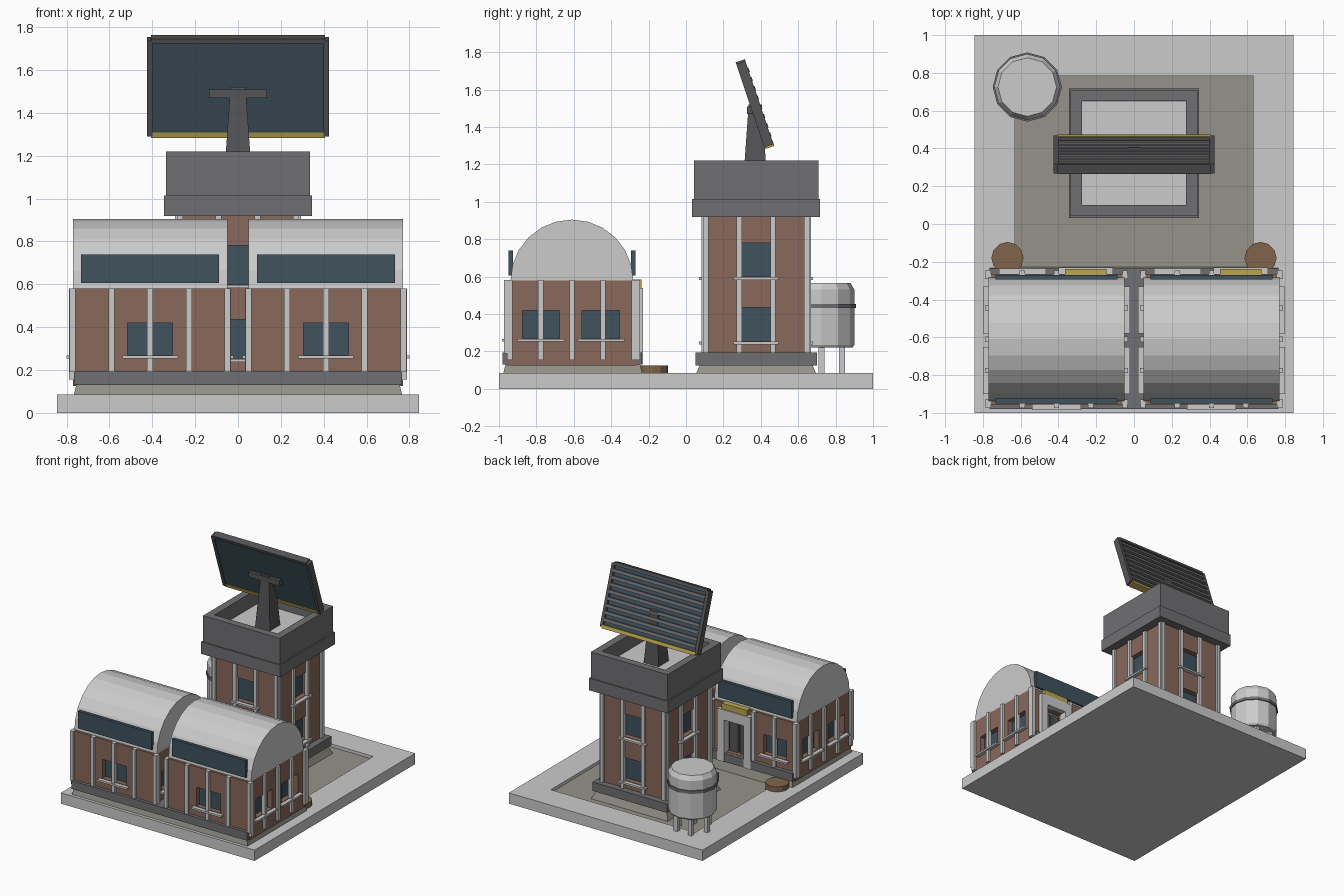
import bpy, bmesh, math
from mathutils import Matrix

if "Cube" in bpy.data.objects:
    bpy.data.objects.remove(bpy.data.objects["Cube"])


def material(name, rgb):
    m = bpy.data.materials.new(name)
    m.diffuse_color = (*rgb, 1)
    m.use_nodes = True
    m.node_tree.nodes["Principled BSDF"].inputs["Base Color"].default_value = m.diffuse_color
    return m


BRICK = material("brick", (0.25, 0.14, 0.105))
GLASS = material("glass", (0.05, 0.085, 0.11))
YELLOW = material("yellow", (0.5, 0.38, 0.08))
WOOD = material("wood", (0.22, 0.13, 0.07))
PAVING = material("paving", (0.3, 0.29, 0.25))
TRIM = material("dark_trim", (0.16, 0.16, 0.17))
STEEL = material("dark_steel", (0.09, 0.09, 0.095))


def finish(name, bm, mat):
    bmesh.ops.recalc_face_normals(bm, faces=bm.faces)
    me = bpy.data.meshes.new(name)
    bm.to_mesh(me)
    bm.free()
    ob = bpy.data.objects.new(name, me)
    bpy.context.collection.objects.link(ob)
    if mat:
        me.materials.append(mat)
    return ob


def box(name, x, y, z, mat=None, taper=0.0, mtx=None):
    """Box from (min, max) pairs; taper pulls the top in on all sides."""
    bm = bmesh.new()
    bmesh.ops.create_cube(bm, size=1)
    for v in bm.verts:
        s = [1 if c > 0 else 0 for c in v.co]
        t = taper if s[2] else 0
        v.co = (x[s[0]] + (t if s[0] == 0 else -t), y[s[1]] + (t if s[1] == 0 else -t), z[s[2]])
    if mtx:
        bm.transform(mtx)
    return finish(name, bm, mat)


def lathe(name, cx, cy, profile, mat=None, sides=12):
    """Stack of (radius, z) rings, capped at both ends."""
    bm = bmesh.new()
    rings = [[bm.verts.new((cx + r * math.cos(2 * math.pi * i / sides),
                            cy + r * math.sin(2 * math.pi * i / sides), z))
              for i in range(sides)] for r, z in profile]
    for a, b in zip(rings, rings[1:]):
        for i in range(sides):
            j = (i + 1) % sides
            bm.faces.new((a[i], a[j], b[j], b[i]))
    bm.faces.new(rings[0])
    bm.faces.new(rings[-1])
    return finish(name, bm, mat)


def cut(ob, cutter):
    mod = ob.modifiers.new("cut", 'BOOLEAN')
    mod.operation, mod.object, mod.solver = 'DIFFERENCE', cutter, 'EXACT'
    dg = bpy.context.evaluated_depsgraph_get()
    me = bpy.data.meshes.new_from_object(ob.evaluated_get(dg))
    ob.modifiers.clear()
    ob.data = me
    bpy.data.objects.remove(cutter)


def on_wall(name, face, u, d, z, mat=None):
    """Box on a wall plane: u along the wall, d outward from it."""
    axis, pos, sign = face
    depth = sorted((pos + sign * d[0], pos + sign * d[1]))
    return box(name, depth, u, z, mat) if axis == 'x' else box(name, u, depth, z, mat)


def pilaster(face, u, z):
    on_wall("pilaster", face, (u - .014, u + .014), (-.012, .018), z)


def window(wall, face, u, w, z):
    cut(wall, on_wall("cutter", face, (u - w / 2, u + w / 2), (-.05, .05), z, BRICK))
    on_wall("window_glass", face, (u - w / 2, u + w / 2), (-.055, -.04), z, GLASS)
    on_wall("window_sill", face, (u - w / 2 - .025, u + w / 2 + .025), (-.02, .03), (z[0] - .017, z[0] - .003))


# Base slab with sunken courtyard
base = box("base_slab", (-.845, .845), (-1, 1), (0, .085))
cut(base, box("cutter", (-.63, .63), (-.4, .785), (.06, .2)))
box("courtyard_floor", (-.629, .629), (-.4, .784), (.05, .062), PAVING)

# Shared hall footing
box("hall_plinth", (-.775, .775), (-.985, -.225), (.05, .13), PAVING, .02)
box("hall_base_band", (-.765, .765), (-.98, -.235), (.13, .195), TRIM)

# Two vaulted halls
CY, HX, HY = -.61, .36, .345
for cx in (-.41, .41):
    wall = box("hall_walls", (cx - HX, cx + HX), (CY - HY, CY + HY), (.125, .58), BRICK)
    front, back = ('y', CY - HY, -1), ('y', CY + HY, 1)
    sides = [('x', cx - HX, -1), ('x', cx + HX, 1)]
    window(wall, front, cx, .21, (.27, .42))
    window(wall, back, cx - .18, .2, (.27, .42))
    for s in sides:
        for u in (CY - .165, CY + .155):
            window(wall, s, u, .2, (.27, .42))
        for k in range(-2, 3):
            pilaster(s, CY + k * .166, (.155, .581))
    for k in range(-2, 3):
        pilaster(front, cx + k * .181, (.19, .581))
        if k != 1:
            pilaster(back, cx + k * .181, (.155, .581))

    # Doorway with frame, two leaves and lamp box
    dx = cx + .155
    cut(wall, on_wall("cutter", back, (dx - .09, dx + .09), (-.06, .1), (.197, .46), BRICK))
    on_wall("door_back", back, (dx - .09, dx + .09), (-.065, -.05), (.197, .46), TRIM)
    for s in (-1, 1):
        on_wall("door_leaf", back, (dx + s * .045 - .035, dx + s * .045 + .035), (-.055, -.03), (.197, .43), STEEL)
        on_wall("door_post", back, (dx + s * .115 - .03, dx + s * .115 + .03), (-.02, .035), (.13, .48))
    on_wall("door_lintel", back, (dx - .145, dx + .145), (-.02, .035), (.46, .54))
    on_wall("door_lamp_box", back, (dx - .11, dx + .11), (-.02, .028), (.54, .585), YELLOW)

    # Barrel roof
    bm = bmesh.new()
    n = 12
    arc = [bm.verts.new((cx - HX, CY - .328 * math.cos(math.pi * i / n),
                         .58 + .325 * math.sin(math.pi * i / n))) for i in range(n + 1)]
    f = bm.faces.new(arc)
    ext = bmesh.ops.extrude_face_region(bm, geom=[f])
    for v in ext["geom"]:
        if isinstance(v, bmesh.types.BMVert):
            v.co.x = cx + HX
    finish("barrel_roof", bm, None)
    for y in ((-.95, -.925), (-.295, -.27)):
        box("clerestory_window", (cx - .322, cx + .322), y, (.605, .74), GLASS)

# Corner stumps in the yard
for s in (-1, 1):
    lathe("round_planter", s * .67, -.18, [(.085, .05), (.085, .125)], WOOD)

# Tower shaft
TY, T = .375, .275
box("tower_plinth", (-.34, .34), (TY - .335, TY + .335), (.05, .13), PAVING, .035)
box("tower_base_band", (-.325, .325), (TY - .325, TY + .325), (.125, .195), TRIM)
tower = box("tower_walls", (-T, T), (TY - T, TY + T), (.19, .94), BRICK)
for face, c in ((('x', -T, -1), TY), (('x', T, 1), TY), (('y', TY - T, -1), 0), (('y', TY + T, 1), 0)):
    for z in ((.255, .435), (.6, .78)):
        window(tower, face, c, .19, z)
    for k in (-.27, -.09, .09, .27):
        pilaster(face, c + k, (.19, .93))

# Tower cap with open roof deck
box("tower_cornice", (-.345, .345), (TY - .342, TY + .342), (.92, 1.015), TRIM)
parapet = box("tower_parapet", (-.335, .335), (TY - .333, TY + .333), (1.01, 1.22), TRIM)
cut(parapet, box("cutter", (-.275, .275), (TY - .275, TY + .275), (1.1, 1.4), TRIM))
box("roof_deck", (-.274, .274), (TY - .274, TY + .274), (1.09, 1.105))

# Antenna mast and crossbar
box("antenna_mast", (-.065, .065), (.305, .435), (1.1, 1.52), STEEL, .03)
box("antenna_crossbar", (-.135, .135), (.325, .37), (1.47, 1.51), STEEL)

# Tilted antenna panel, built flat then leaned forward
TILT = Matrix.Translation((0, .368, 1.522)) @ Matrix.Rotation(math.radians(18.6), 4, 'X')
box("antenna_panel", (-.405, .405), (-.018, .008), (-.235, .225), GLASS, mtx=TILT)
for s in (-1, 1):
    box("panel_side_frame", sorted((s * .4, s * .425)), (-.026, .026), (-.235, .235), STEEL, mtx=TILT)
box("panel_top_frame", (-.405, .405), (-.026, .026), (.22, .245), STEEL, mtx=TILT)
box("panel_bottom_strip", (-.405, .405), (-.022, .028), (-.245, -.218), YELLOW, mtx=TILT)
for i in range(8):
    z = -.18 + i * .052
    box("panel_slat", (-.4, .4), (.005, .03), (z - .012, z + .012), TRIM, mtx=TILT)

# Water tank on legs
lathe("water_tank", -.565, .725, [(.165, .22), (.175, .235), (.175, .53), (.155, .565)])
lathe("tank_band", -.565, .725, [(.183, .432), (.183, .455)], TRIM)
for i in range(6):
    a = math.radians(60 * i)
    x, y = -.565 + .125 * math.cos(a), .725 + .125 * math.sin(a)
    box("tank_leg", (x - .016, x + .016), (y - .016, y + .016), (.05, .23))
